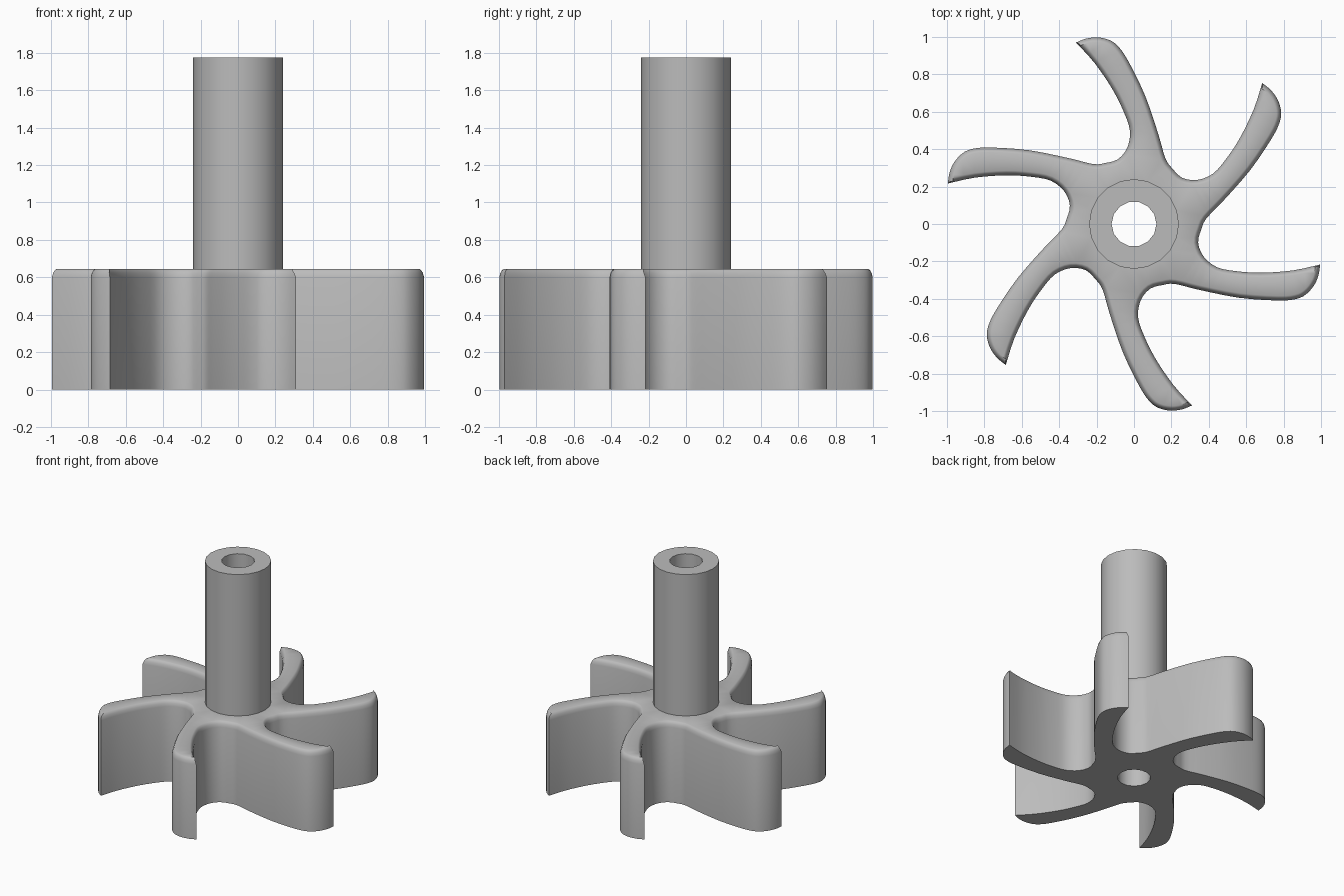
import bpy, bmesh, math
from mathutils import Vector, Matrix

if "Cube" in bpy.data.objects:
    bpy.data.objects.remove(bpy.data.objects["Cube"])

HUB_H, TOP = 0.645, 1.775
SHAFT_R, BORE_R = 0.24, 0.12
SHAFT_N, BORE_N = 20, 14

# One blade outline, counter-clockwise from root to root; TIP is the sharp corner
BLADE = [(0.205, 0.297), (0.168, 0.35), (0.13, 0.48), (0.06, 0.685), (-0.03, 0.87),
         (-0.085, 0.95), (-0.135, 0.985), (-0.20, 0.998), (-0.26, 0.99), (-0.31, 0.97),
         (-0.21, 0.86), (-0.115, 0.72), (-0.055, 0.60), (-0.022, 0.50),
         (-0.035, 0.41), (-0.085, 0.347)]
TIP = 9
STEPS = 3

grey = bpy.data.materials.new("grey")
grey.diffuse_color = (0.5, 0.5, 0.5, 1)
grey.use_nodes = True
grey.node_tree.nodes["Principled BSDF"].inputs["Base Color"].default_value = grey.diffuse_color


def outline():
    """Six blades around the hub, smoothed everywhere except at the tips."""
    n = len(BLADE)
    pts = [Matrix.Rotation(math.radians(60 * k), 2) @ Vector(p)
           for k in range(6) for p in BLADE]
    out = []
    for i in range(len(pts)):
        a, b, c, d = (pts[(i + j) % len(pts)] for j in (-1, 0, 1, 2))
        if i % n == TIP:
            a = b
        if (i + 1) % n == TIP:
            d = c
        for s in range(STEPS):
            t = s / STEPS
            out.append(0.5 * (2 * b + (c - a) * t + (2 * a - 5 * b + 4 * c - d) * t * t
                              + (3 * b - a - 3 * c + d) * t ** 3))
    return out


def inset(pts, dist):
    """Move a counter-clockwise loop inwards with mitred corners."""
    out = []
    for i, p in enumerate(pts):
        d1 = (p - pts[i - 1]).normalized()
        d2 = (pts[(i + 1) % len(pts)] - p).normalized()
        n1, n2 = Vector((-d1.y, d1.x)), Vector((-d2.y, d2.x))
        out.append(p + (n1 + n2) * dist / max(1 + n1.dot(n2), 0.3))
    return out


def circle(r, n):
    return [Vector((r * math.cos(2 * math.pi * i / n), r * math.sin(2 * math.pi * i / n)))
            for i in range(n)]


def ring(bm, pts, z):
    vs = [bm.verts.new((p.x, p.y, z)) for p in pts]
    return vs, [bm.edges.new((vs[i - 1], vs[i])) for i in range(len(vs))]


def wall(bm, lo, hi):
    for i in range(len(lo)):
        bm.faces.new((lo[i - 1], lo[i], hi[i], hi[i - 1]))


def cap(bm, outer, inner):
    bmesh.ops.triangle_fill(bm, edges=outer + inner, use_beauty=True)


def finish(bm, name):
    bmesh.ops.recalc_face_normals(bm, faces=bm.faces[:])
    me = bpy.data.meshes.new(name)
    bm.to_mesh(me)
    bm.free()
    me.materials.append(grey)
    ob = bpy.data.objects.new(name, me)
    bpy.context.collection.objects.link(ob)
    bpy.ops.object.select_all(action='DESELECT')
    ob.select_set(True)
    bpy.context.view_layer.objects.active = ob
    bpy.ops.object.shade_smooth_by_angle(angle=math.radians(35))


# Bladed hub with rounded top rim
bm = bmesh.new()
base = outline()
rings = [ring(bm, inset(base, d), z) for d, z in
         ((0, 0), (0, 0.60), (0.006, 0.624), (0.015, 0.639), (0.025, HUB_H))]
for (lo, _), (hi, _) in zip(rings, rings[1:]):
    wall(bm, lo, hi)
cap(bm, rings[0][1], ring(bm, circle(BORE_R, BORE_N), 0)[1])
cap(bm, rings[-1][1], ring(bm, circle(SHAFT_R, SHAFT_N), HUB_H)[1])
finish(bm, "impeller_blades")

# Hollow shaft, bored through to the underside
bm = bmesh.new()
outer_lo, _ = ring(bm, circle(SHAFT_R, SHAFT_N), HUB_H)
outer_hi, outer_e = ring(bm, circle(SHAFT_R, SHAFT_N), TOP)
bore_lo, _ = ring(bm, circle(BORE_R, BORE_N), 0)
bore_hi, bore_e = ring(bm, circle(BORE_R, BORE_N), TOP)
wall(bm, outer_lo, outer_hi)
wall(bm, bore_lo, bore_hi)
cap(bm, outer_e, bore_e)
finish(bm, "shaft")
